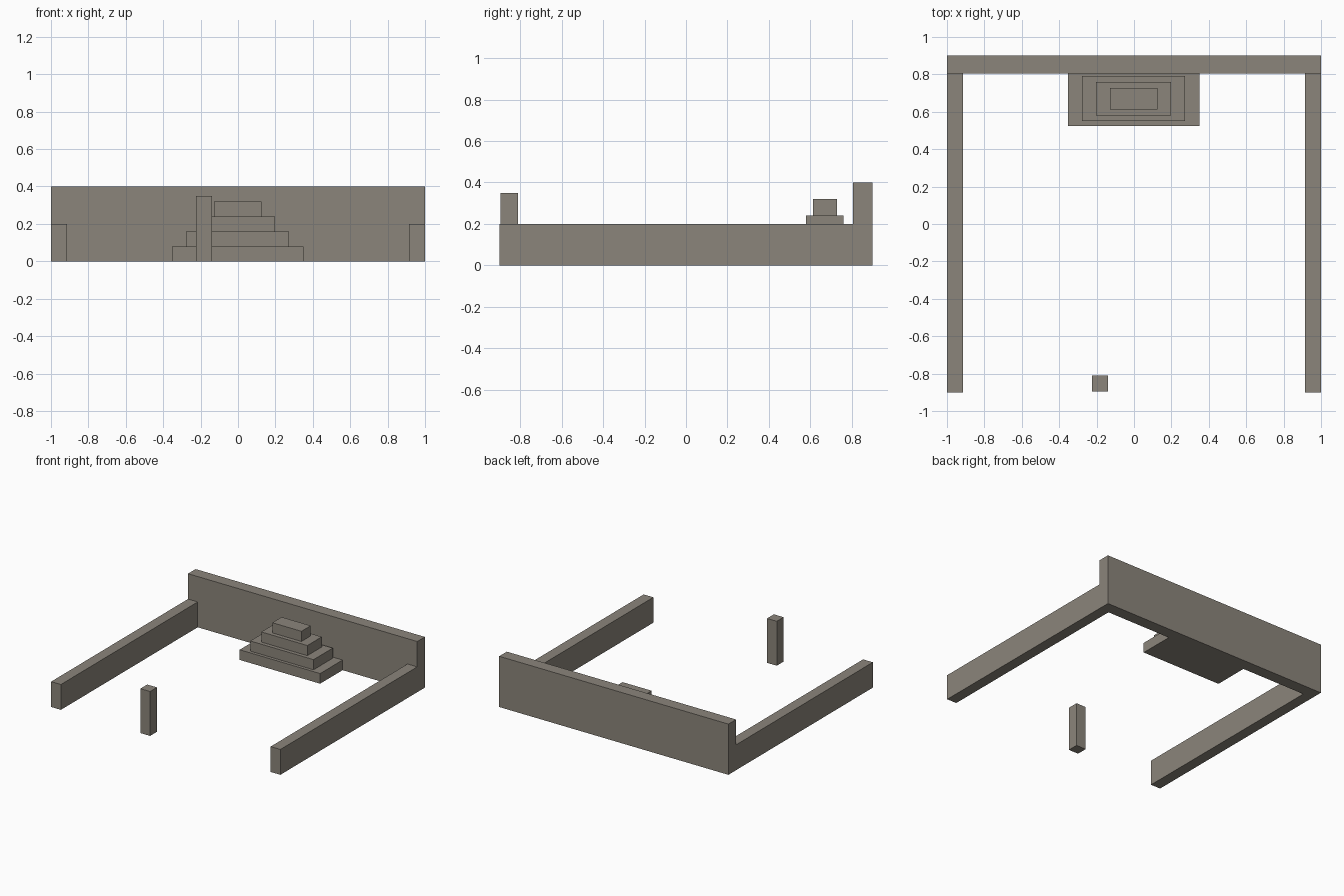
import bpy

if "Cube" in bpy.data.objects:
    bpy.data.objects.remove(bpy.data.objects["Cube"])

stone = bpy.data.materials.new("grey_brown_stone")
stone.diffuse_color = (0.26, 0.235, 0.198, 1)
stone.use_nodes = True
stone.node_tree.nodes["Principled BSDF"].inputs["Base Color"].default_value = stone.diffuse_color


def box(name, x0, x1, y0, y1, z0, z1):
    """Axis-aligned block given by its extents."""
    bpy.ops.mesh.primitive_cube_add(
        size=1, location=((x0 + x1) / 2, (y0 + y1) / 2, (z0 + z1) / 2))
    ob = bpy.context.object
    ob.name = name
    ob.scale = (x1 - x0, y1 - y0, z1 - z0)
    bpy.ops.object.transform_apply(location=False, rotation=False, scale=True)
    ob.data.materials.append(stone)
    return ob


# Courtyard walls: tall at the back, low along both sides
box("back_wall", -1, 1, 0.805, 0.9, 0, 0.4)
box("left_wall", -1, -0.915, -0.9, 0.9, 0, 0.2)
box("right_wall", 0.915, 1, -0.9, 0.9, 0, 0.2)

# Stepped platform against the back wall
cx, cy, step = -0.002, 0.67, 0.08
for i, (hx, hy) in enumerate([(0.351, 0.145), (0.276, 0.12), (0.201, 0.09), (0.127, 0.058)]):
    box(f"platform_step_{i + 1}", cx - hx, cx + hx, cy - hy, cy + hy, i * step, (i + 1) * step)

# Free-standing pillar near the entrance
box("pillar", -0.225, -0.14, -0.895, -0.81, 0, 0.35)
